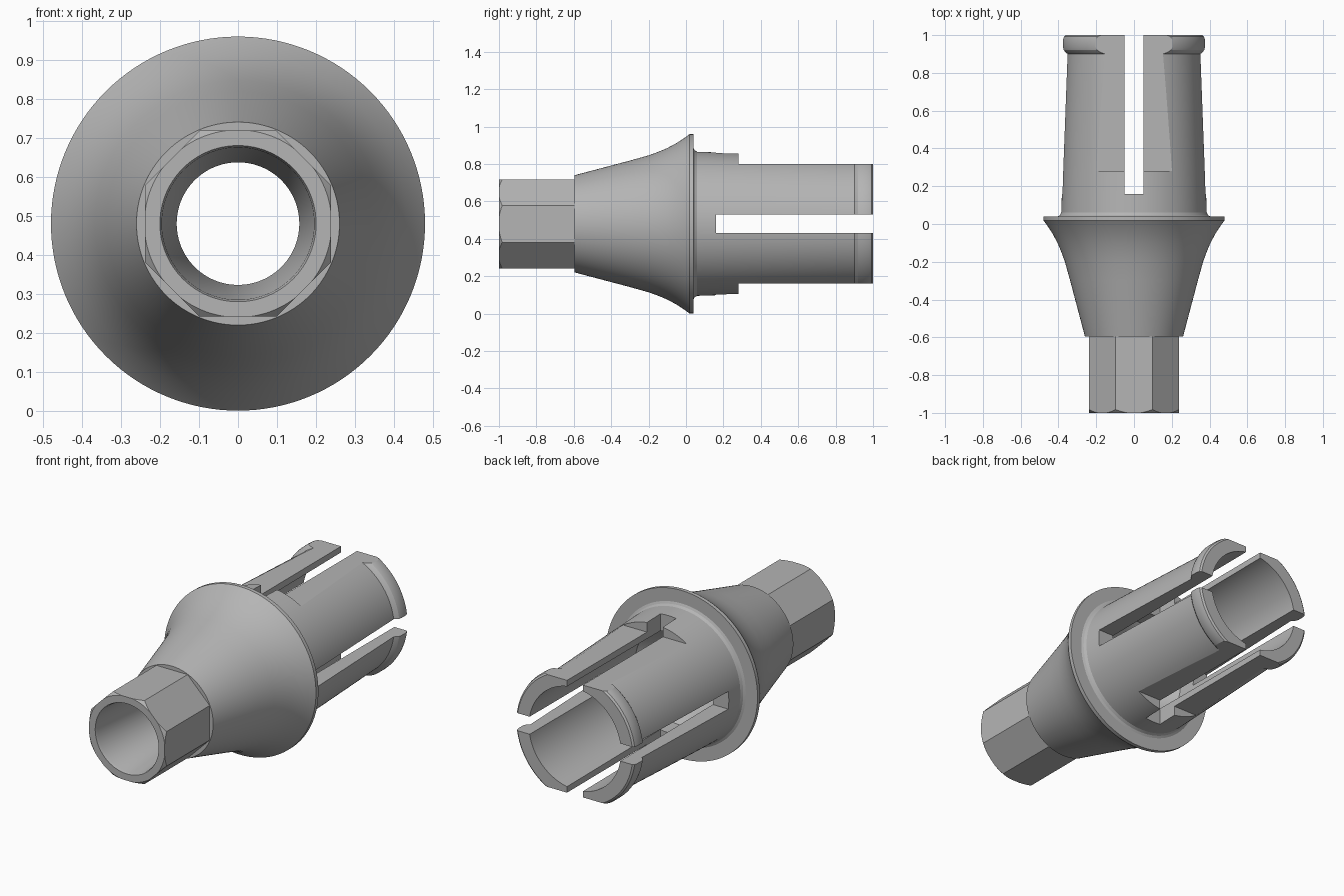
import bpy, bmesh, math

AXIS_Z = 0.48

if "Cube" in bpy.data.objects:
    bpy.data.objects.remove(bpy.data.objects["Cube"], do_unlink=True)

metal = bpy.data.materials.new("brushed_grey_metal")
metal.use_nodes = True
grey = (0.46, 0.46, 0.46, 1)
metal.diffuse_color = grey
metal.node_tree.nodes["Principled BSDF"].inputs["Base Color"].default_value = grey


def make_object(name, bm):
    bmesh.ops.recalc_face_normals(bm, faces=bm.faces)
    mesh = bpy.data.meshes.new(name)
    bm.to_mesh(mesh)
    bm.free()
    mesh.materials.append(metal)
    obj = bpy.data.objects.new(name, mesh)
    bpy.context.collection.objects.link(obj)
    return obj


def lathe(name, profile, sides, turn=0.0):
    """Revolve a closed loop of (y, radius) points about the long axis."""
    bm = bmesh.new()
    rings = []
    for i in range(sides):
        a = 2 * math.pi * i / sides + turn
        rings.append([bm.verts.new((r * math.cos(a), y, AXIS_Z + r * math.sin(a)))
                      for y, r in profile])
    n = len(profile)
    for i in range(sides):
        here, there = rings[i], rings[(i + 1) % sides]
        for j in range(n):
            k = (j + 1) % n
            bm.faces.new((here[j], here[k], there[k], there[j]))
    return make_object(name, bm)


def box(name, low, high):
    """Box between two corners, with z measured from the axis."""
    bm = bmesh.new()
    bmesh.ops.create_cube(bm, size=1)
    for v in bm.verts:
        v.co = [h if c > 0 else l for c, l, h in zip(v.co, low, high)]
        v.co.z += AXIS_Z
    return make_object(name, bm)


def cut(target, cutter):
    """Subtract the cutter, then discard it."""
    cutter.hide_render = True
    mod = target.modifiers.new("cut", "BOOLEAN")
    mod.operation = "DIFFERENCE"
    mod.solver = "EXACT"
    mod.object = cutter
    bpy.context.view_layer.objects.active = target
    bpy.ops.object.modifier_apply(modifier=mod.name)
    bpy.data.objects.remove(cutter, do_unlink=True)


# Outer skin: chamfered neck, flared cone, flange, sleeve and snap rim
outer = [(-1.0, 0.24), (-0.98, 0.26), (-0.595, 0.26),
         (-0.3, 0.338), (-0.2, 0.366), (-0.15, 0.384), (-0.1, 0.405),
         (-0.05, 0.432), (0.0, 0.465), (0.018, 0.479), (0.04, 0.479),
         (0.04, 0.405), (0.046, 0.393), (0.06, 0.385),
         (0.28, 0.378), (0.9, 0.355), (0.907, 0.364), (0.92, 0.375),
         (0.935, 0.379), (0.975, 0.379), (0.992, 0.374), (1.0, 0.364)]
# Bore, from the open rear to the tapered front mouth
bore = [(1.0, 0.29), (0.05, 0.285), (-0.1, 0.157),
        (-0.4, 0.157), (-0.985, 0.195), (-1.0, 0.2)]
body = lathe("connector_body", outer + bore, 128)

# Eight flats around the front neck
corner = 0.238 / math.cos(math.pi / 8)
cut(body, lathe("octagon_cutter",
                [(-1.2, corner), (-0.595, corner), (-0.595, 0.6), (-1.2, 0.6)],
                8, math.pi / 8))

# Flats above and below the sleeve
cut(body, box("top_flat_cutter", (-0.6, 0.28, 0.32), (0.6, 1.2, 0.6)))
cut(body, box("bottom_flat_cutter", (-0.6, 0.28, -0.6), (0.6, 1.2, -0.32)))

# Crossed slots dividing the sleeve into four prongs
cut(body, box("upright_slot_cutter", (-0.05, 0.16, -0.6), (0.05, 1.2, 0.6)))
cut(body, box("level_slot_cutter", (-0.6, 0.16, -0.05), (0.6, 1.2, 0.05)))

bpy.ops.object.select_all(action="DESELECT")
body.select_set(True)
bpy.context.view_layer.objects.active = body
bpy.ops.object.shade_smooth_by_angle(angle=math.radians(25))
